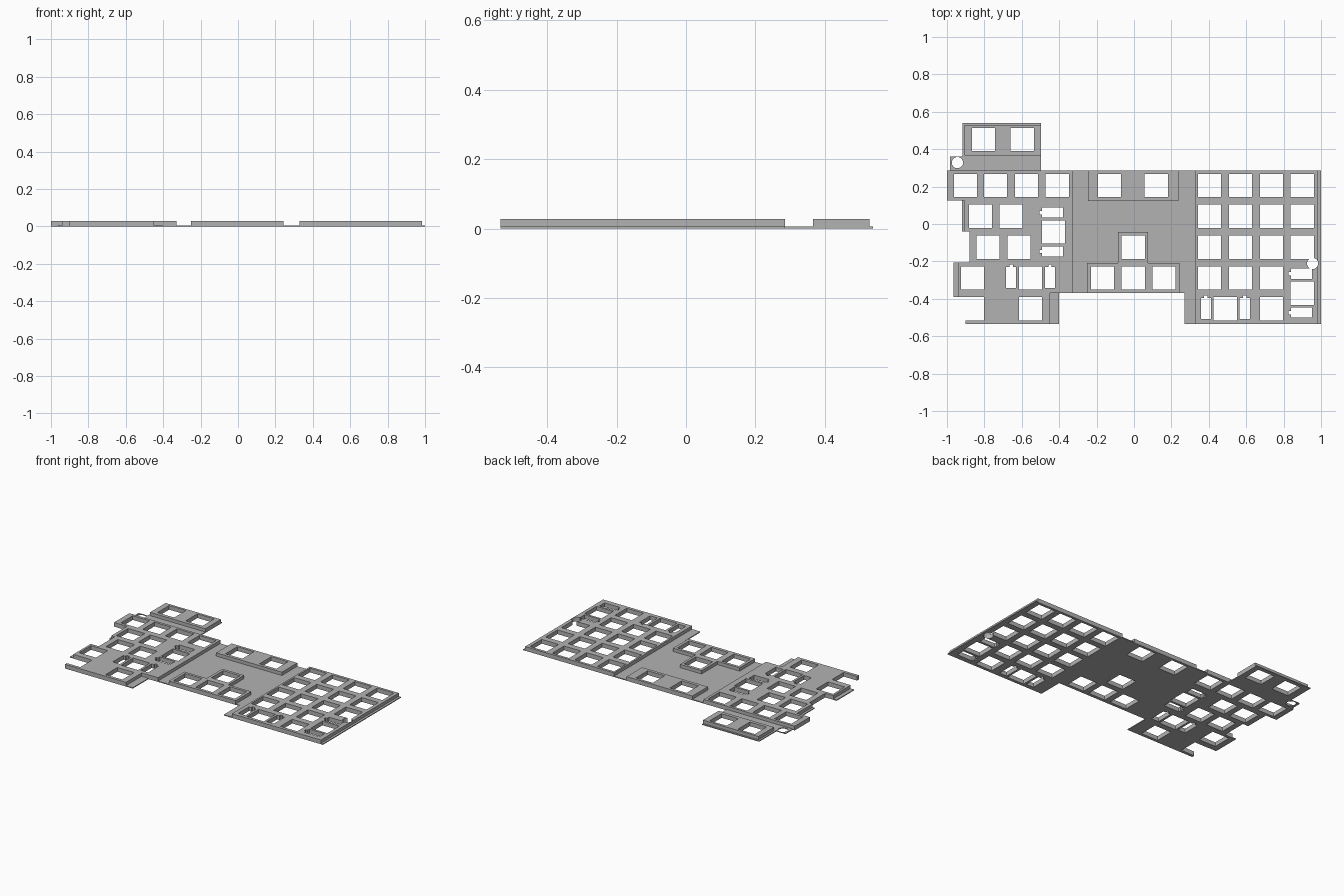
import bpy
import bmesh
import math

if "Cube" in bpy.data.objects:
    bpy.data.objects.remove(bpy.data.objects["Cube"])

SHEET = 0.006      # thin sheet thickness
TOP = 0.028        # height of raised blocks
KEY = 0.124        # switch opening size
ROWS = [0.206, 0.041, -0.124, -0.288, -0.453]

grey = bpy.data.materials.new("plate grey")
grey.use_nodes = True
grey.diffuse_color = (0.45, 0.45, 0.45, 1)
grey.node_tree.nodes["Principled BSDF"].inputs["Base Color"].default_value = (0.45, 0.45, 0.45, 1)

# Openings: rectangles (x0, x1, y0, y1) and round screw holes (x, y, radius)
holes = []
screws = [(-0.944, 0.328, 0.03), (0.955, -0.211, 0.03)]


def opening(x, y, w=KEY, h=KEY):
    holes.append((x - w / 2, x + w / 2, y - h / 2, y + h / 2))


def key_row(xs, y):
    for x in xs:
        opening(x, y)


def wide_key(x, y):
    """Double width key with a stabiliser slot on each side."""
    opening(x, y)
    for s in (-1, 1):
        opening(x + s * 0.104, y + 0.002, 0.054, 0.112)
        opening(x + s * 0.104, y + 0.064, 0.018, 0.015)


def tall_key(x, y):
    """Double height key with a stabiliser slot above and below."""
    opening(x, y)
    for s in (-1, 1):
        opening(x - 0.005, y + s * 0.104, 0.112, 0.054)
        opening(x - 0.067, y + s * 0.104, 0.015, 0.018)


# Left hand section
key_row([-0.901, -0.741, -0.575, -0.41], ROWS[0])
key_row([-0.82, -0.657], ROWS[1])
key_row([-0.78, -0.615], ROWS[2])
key_row([-0.863], ROWS[3])
key_row([-0.863, -0.553], -0.453)
wide_key(-0.553, ROWS[3])
tall_key(-0.431, -0.043)
key_row([-0.805, -0.597], 0.452)
# Middle section
key_row([-0.131, 0.119], ROWS[0])
key_row([-0.004], ROWS[2])
key_row([-0.169, -0.004, 0.16], ROWS[3])
# Right hand section
for r in range(3):
    key_row([0.404, 0.57, 0.735, 0.9], ROWS[r])
key_row([0.404, 0.57, 0.735], ROWS[3])
key_row([0.735], ROWS[4])
wide_key(0.488, ROWS[4])
tall_key(0.9, -0.37)

# Solid regions
sheet = [
    (-0.917, -0.497, 0.36, 0.54), (-0.985, -0.497, 0.285, 0.36),
    (-1.0, 1.0, 0.125, 0.285), (-0.92, 1.0, -0.04, 0.125),
    (-0.88, 1.0, -0.207, -0.04), (-0.965, 1.0, -0.37, -0.207),
    (-0.965, -0.40, -0.39, -0.37), (-0.90, -0.40, -0.535, -0.39),
    (0.27, 1.0, -0.535, -0.37),
]
blocks = {
    "left_block": [
        (-1.0, -0.33, 0.125, 0.285), (-0.905, -0.33, -0.04, 0.125),
        (-0.88, -0.33, -0.207, -0.04), (-0.94, -0.33, -0.37, -0.207),
        (-0.94, -0.45, -0.39, -0.37), (-0.90, -0.45, -0.535, -0.39)],
    "upper_left_block": [(-0.905, -0.497, 0.367, 0.53)],
    "upper_middle_block": [(-0.247, 0.237, 0.123, 0.285)],
    "lower_middle_block": [
        (-0.25, 0.242, -0.37, -0.208), (-0.085, 0.075, -0.208, -0.043)],
    "right_block": [(0.33, 0.985, -0.535, 0.285)],
}


def inside(x, y, rects):
    return any(a < x < b and c < y < d for a, b, c, d in rects)


def build(name, rects, z0, z1, cap_bottom):
    """Extrude the union of rects, minus every opening, from z0 to z1."""
    cuts = rects + holes
    xs = sorted({round(v, 4) for r in cuts for v in r[:2]})
    ys = sorted({round(v, 4) for r in cuts for v in r[2:]})
    bm = bmesh.new()
    grid = {}

    def vert(i, j):
        if (i, j) not in grid:
            grid[i, j] = bm.verts.new((xs[i], ys[j], z0))
        return grid[i, j]

    for i in range(len(xs) - 1):
        for j in range(len(ys) - 1):
            cx, cy = (xs[i] + xs[i + 1]) / 2, (ys[j] + ys[j + 1]) / 2
            if inside(cx, cy, rects) and not inside(cx, cy, holes):
                bm.faces.new([vert(i, j), vert(i + 1, j), vert(i + 1, j + 1), vert(i, j + 1)])
    ext = bmesh.ops.extrude_face_region(bm, geom=bm.faces[:], use_keep_orig=True)
    moved = [g for g in ext["geom"] if isinstance(g, bmesh.types.BMVert)]
    bmesh.ops.translate(bm, verts=moved, vec=(0, 0, z1 - z0))
    bmesh.ops.recalc_face_normals(bm, faces=bm.faces[:])
    bmesh.ops.dissolve_limit(bm, angle_limit=math.radians(1),
                             verts=bm.verts[:], edges=bm.edges[:])
    me = bpy.data.meshes.new(name)
    bm.to_mesh(me)
    bm.free()
    ob = bpy.data.objects.new(name, me)
    bpy.context.collection.objects.link(ob)
    me.materials.append(grey)
    # Round screw holes
    for cutter in cutters:
        x, y = cutter.location.xy
        if inside(x, y, rects):
            mod = ob.modifiers.new("screw_hole", 'BOOLEAN')
            mod.operation = 'DIFFERENCE'
            mod.solver = 'EXACT'
            mod.object = cutter
    return ob


cutters = []
for x, y, r in screws:
    bpy.ops.mesh.primitive_cylinder_add(vertices=32, radius=r, depth=0.2, location=(x, y, 0))
    cutter = bpy.context.object
    cutter.name = "screw_hole_cutter"
    cutter.hide_render = True
    cutter.display_type = 'WIRE'
    cutter.data.materials.append(grey)
    cutters.append(cutter)

build("base_sheet", sheet, 0, SHEET, True)
for name, rects in blocks.items():
    build(name, rects, SHEET, TOP, False)

# Bake the screw holes, then drop the cutters
bpy.context.view_layer.update()
deps = bpy.context.evaluated_depsgraph_get()
for ob in [o for o in bpy.context.scene.objects if o.modifiers]:
    baked = bpy.data.meshes.new_from_object(ob.evaluated_get(deps))
    ob.modifiers.clear()
    ob.data = baked
for cutter in cutters:
    bpy.data.objects.remove(cutter)
